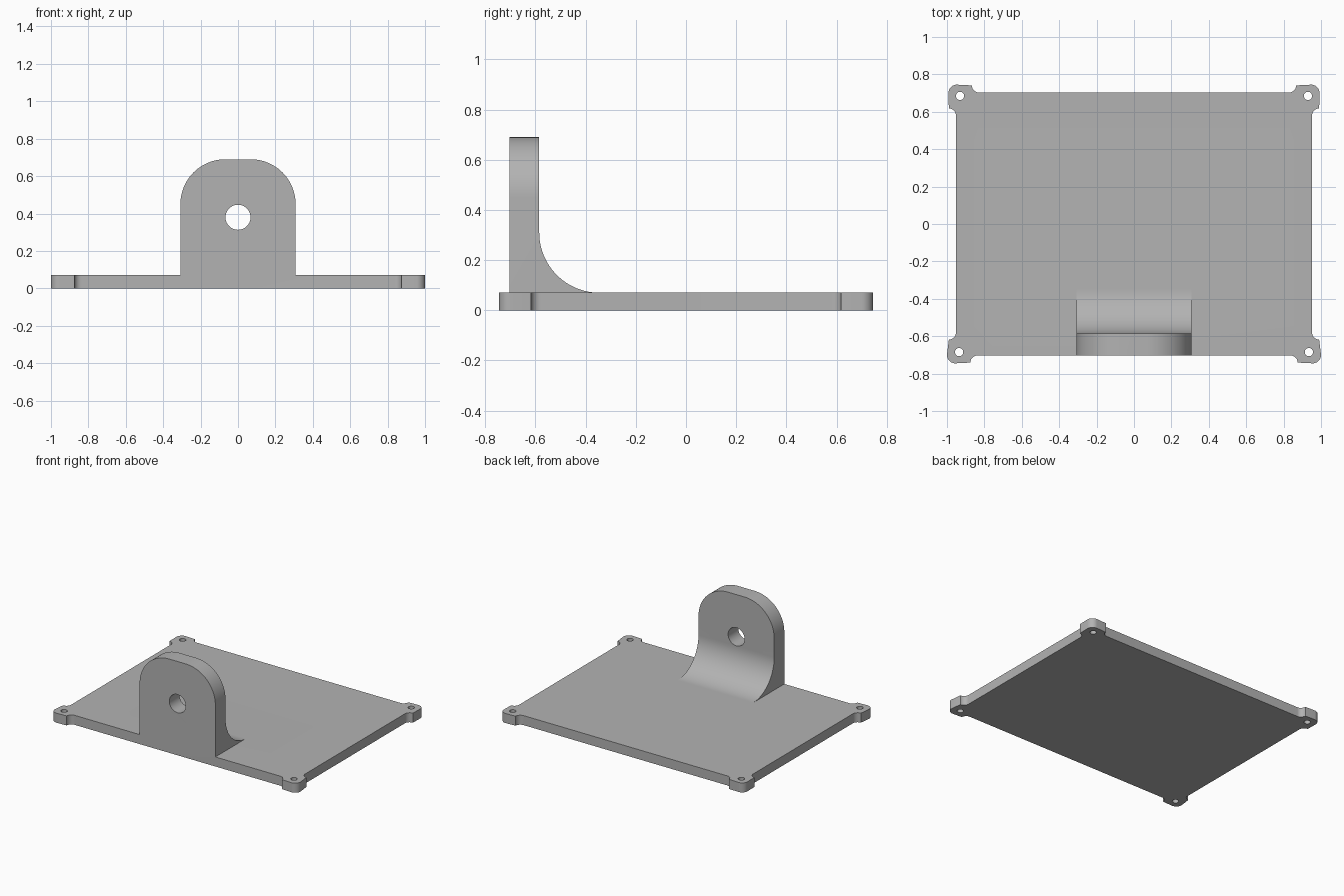
import bpy
import bmesh
from math import cos, sin, pi
from mathutils import Matrix

cube = bpy.data.objects.get("Cube")
if cube:
    bpy.data.objects.remove(cube)

grey = bpy.data.materials.new("plain grey")
grey.use_nodes = True
COLOUR = (0.45, 0.45, 0.45, 1)
grey.diffuse_color = COLOUR
grey.node_tree.nodes["Principled BSDF"].inputs["Base Color"].default_value = COLOUR


def arc(cx, cy, r, start, end, steps=12):
    """Points on an arc; angles are in quarter turns."""
    angles = [(start + (end - start) * i / steps) * pi / 2 for i in range(steps + 1)]
    return [(cx + r * cos(a), cy + r * sin(a)) for a in angles]


def circle(cx, cy, r):
    return arc(cx, cy, r, 0, 4, 40)[:-1]


def extrude(name, loops, low, high, turn=Matrix()):
    """Solid from an outline and its holes, extruded between two levels."""
    curve = bpy.data.curves.new(name, 'CURVE')
    curve.dimensions = '2D'
    curve.fill_mode = 'BOTH'
    curve.extrude = (high - low) / 2
    for loop in loops:
        spline = curve.splines.new('POLY')
        spline.points.add(len(loop) - 1)
        for point, (x, y) in zip(spline.points, loop):
            point.co = (x, y, 0, 1)
        spline.use_cyclic_u = True
    temp = bpy.data.objects.new(name, curve)
    bpy.context.collection.objects.link(temp)
    bpy.context.view_layer.update()
    mesh = bpy.data.meshes.new_from_object(
        temp.evaluated_get(bpy.context.evaluated_depsgraph_get()))
    bpy.data.objects.remove(temp)
    bm = bmesh.new()
    bm.from_mesh(mesh)
    bmesh.ops.remove_doubles(bm, verts=bm.verts, dist=0.0001)
    bmesh.ops.transform(bm, verts=bm.verts,
                        matrix=turn @ Matrix.Translation((0, 0, (low + high) / 2)))
    bmesh.ops.recalc_face_normals(bm, faces=bm.faces)
    bm.to_mesh(mesh)
    bm.free()
    mesh.materials.clear()
    mesh.materials.append(grey)
    obj = bpy.data.objects.new(name, mesh)
    bpy.context.collection.objects.link(obj)
    return obj


def combine(obj, other, operation):
    """Apply a boolean and discard the second solid."""
    mod = obj.modifiers.new(operation, 'BOOLEAN')
    mod.operation = operation
    mod.solver = 'EXACT'
    mod.object = other
    bpy.context.view_layer.objects.active = obj
    bpy.ops.object.modifier_apply(modifier=mod.name)
    bpy.data.objects.remove(other)


# Base plate with four eared corners, each with a screw hole
THICK = 0.07
FRONT = -0.705
FILLET = 0.038


def ear(sx, sy):
    shift = 0 if sy < 0 else -0.008
    right, inner, back, low = 1 + shift, 0.875 + shift, 0.745, 0.618
    edge_x, edge_y = 0.952, 0.703
    pts = arc(edge_x + FILLET, low - FILLET, FILLET, 2, 1)
    pts += arc(right - 0.045, back - 0.045, 0.045, 0, 1)
    pts += arc(inner - FILLET, edge_y + FILLET, FILLET, 0, -1)
    pts = [(sx * x, sy * y) for x, y in pts]
    return pts if sx * sy > 0 else pts[::-1]


corners = [(1, 1), (-1, 1), (-1, -1), (1, -1)]
outline = [p for c in corners for p in ear(*c)]
holes = [circle(sx * (0.935 if sy < 0 else 0.93), sy * 0.685, 0.022)
         for sx, sy in corners]
plate = extrude("mounting_plate", [outline] + holes, 0, THICK)

# Upright lug: side profile with a root fillet, trimmed by the rounded front shape
BACK, ROOT, HALF, TOP = -0.585, 0.24, 0.308, 0.69
profile = [(-0.703, 0.03), (BACK + ROOT, 0.03)]
profile += arc(BACK + ROOT, THICK + ROOT, ROOT, 3, 2, 24)
profile += [(BACK, TOP + 0.1), (-0.703, TOP + 0.1)]
side_turn = Matrix(((0, 0, 1, 0), (1, 0, 0, 0), (0, 1, 0, 0), (0, 0, 0, 1)))
lug = extrude("lug", [profile], -0.5, 0.5, side_turn)

face = [(-HALF, -0.1), (HALF, -0.1)]
face += arc(HALF - ROOT, TOP - ROOT, ROOT, 0, 1, 24)
face += arc(ROOT - HALF, TOP - ROOT, ROOT, 1, 2, 24)
front_turn = Matrix.Rotation(pi / 2, 4, 'X')
shape = extrude("lug_shape", [face, circle(0, 0.38, 0.067)], 0.2, 0.9, front_turn)
combine(lug, shape, 'INTERSECT')
combine(plate, lug, 'UNION')

# Clean flat faces and smooth the round ones
bm = bmesh.new()
bm.from_mesh(plate.data)
bmesh.ops.remove_doubles(bm, verts=bm.verts, dist=0.0001)
bmesh.ops.dissolve_limit(bm, angle_limit=0.01, verts=bm.verts, edges=bm.edges)
bmesh.ops.triangulate(bm, faces=[f for f in bm.faces if len(f.verts) > 4])
bm.to_mesh(plate.data)
bm.free()
plate.name = "plate_with_lug"
bpy.ops.object.select_all(action='DESELECT')
plate.select_set(True)
bpy.context.view_layer.objects.active = plate
bpy.ops.object.shade_smooth_by_angle(angle=pi / 6)
